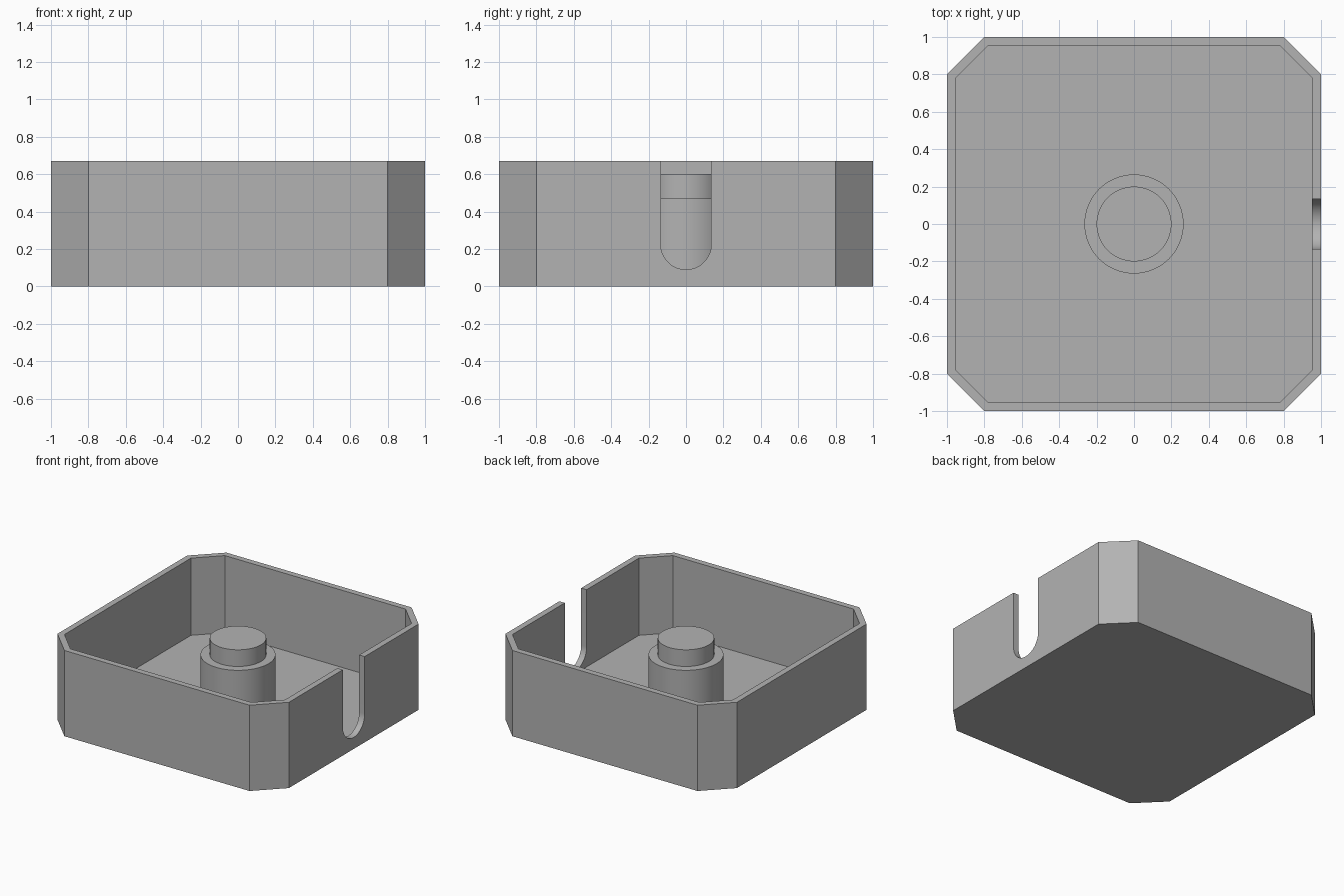
import bpy, bmesh, math
from mathutils import Vector

if "Cube" in bpy.data.objects:
    bpy.data.objects.remove(bpy.data.objects["Cube"], do_unlink=True)

HEIGHT, FLOOR, WALL = 0.67, 0.067, 0.047
CORNER = 0.8                     # where each straight side meets its chamfer
SLOT_R, SLOT_Z = 0.135, 0.225    # half width and arc centre of the slot

grey = bpy.data.materials.new("grey")
grey.use_nodes = True
colour = (0.45, 0.45, 0.45, 1)
grey.diffuse_color = colour
grey.node_tree.nodes["Principled BSDF"].inputs["Base Color"].default_value = colour


def prism(name, points, direction):
    """Extrude a planar outline along a direction."""
    bm = bmesh.new()
    base = bm.faces.new([bm.verts.new(p) for p in points])
    ext = bmesh.ops.extrude_face_region(bm, geom=[base], use_keep_orig=True)
    top = [v for v in ext["geom"] if isinstance(v, bmesh.types.BMVert)]
    bmesh.ops.translate(bm, verts=top, vec=Vector(direction))
    bmesh.ops.recalc_face_normals(bm, faces=bm.faces)
    mesh = bpy.data.meshes.new(name)
    bm.to_mesh(mesh)
    bm.free()
    mesh.materials.append(grey)
    obj = bpy.data.objects.new(name, mesh)
    bpy.context.collection.objects.link(obj)
    return obj


def octagon(half, corner, z):
    quarter = [(half, -corner), (half, corner)]
    pts = []
    for _ in range(4):
        pts += [(x, y, z) for x, y in quarter]
        quarter = [(-y, x) for x, y in quarter]
    return pts


def cut(obj, cutter):
    mod = obj.modifiers.new("cut", "BOOLEAN")
    mod.object, mod.operation, mod.solver = cutter, "DIFFERENCE", "EXACT"
    bpy.context.view_layer.objects.active = obj
    bpy.ops.object.modifier_apply(modifier=mod.name)
    bpy.data.objects.remove(cutter, do_unlink=True)


def smooth(obj):
    bpy.ops.object.select_all(action="DESELECT")
    obj.select_set(True)
    bpy.context.view_layer.objects.active = obj
    bpy.ops.object.shade_smooth_by_angle(angle=math.radians(30))


# Open tray with chamfered corners
tray = prism("tray", octagon(1, CORNER, 0), (0, 0, HEIGHT))
inner_corner = CORNER - WALL * math.tan(math.pi / 8)
cut(tray, prism("cavity_cutter", octagon(1 - WALL, inner_corner, FLOOR), (0, 0, 1)))

# Round-bottomed slot in the left wall
arc = [math.pi + math.pi * i / 32 for i in range(33)]
slot = [(0.9, SLOT_R * math.cos(a), SLOT_Z + SLOT_R * math.sin(a)) for a in arc]
slot += [(0.9, SLOT_R, 1), (0.9, -SLOT_R, 1)]
cut(tray, prism("slot_cutter", slot, (0.2, 0, 0)))
smooth(tray)

# Stepped centre post, turned from a profile
profile = [(0, FLOOR - 0.02), (0.265, FLOOR - 0.02), (0.265, 0.47),
           (0.2, 0.47), (0.2, 0.6), (0, 0.6)]
bm = bmesh.new()
verts = [bm.verts.new((r, 0, z)) for r, z in profile]
edges = [bm.edges.new(pair) for pair in zip(verts, verts[1:])]
bmesh.ops.spin(bm, geom=verts + edges, cent=(0, 0, 0), axis=(0, 0, 1),
               angle=math.tau, steps=72, use_merge=True)
bmesh.ops.remove_doubles(bm, verts=bm.verts, dist=0.0005)
bmesh.ops.recalc_face_normals(bm, faces=bm.faces)
mesh = bpy.data.meshes.new("center_post")
bm.to_mesh(mesh)
bm.free()
mesh.materials.append(grey)
post = bpy.data.objects.new("center_post", mesh)
bpy.context.collection.objects.link(post)
smooth(post)
